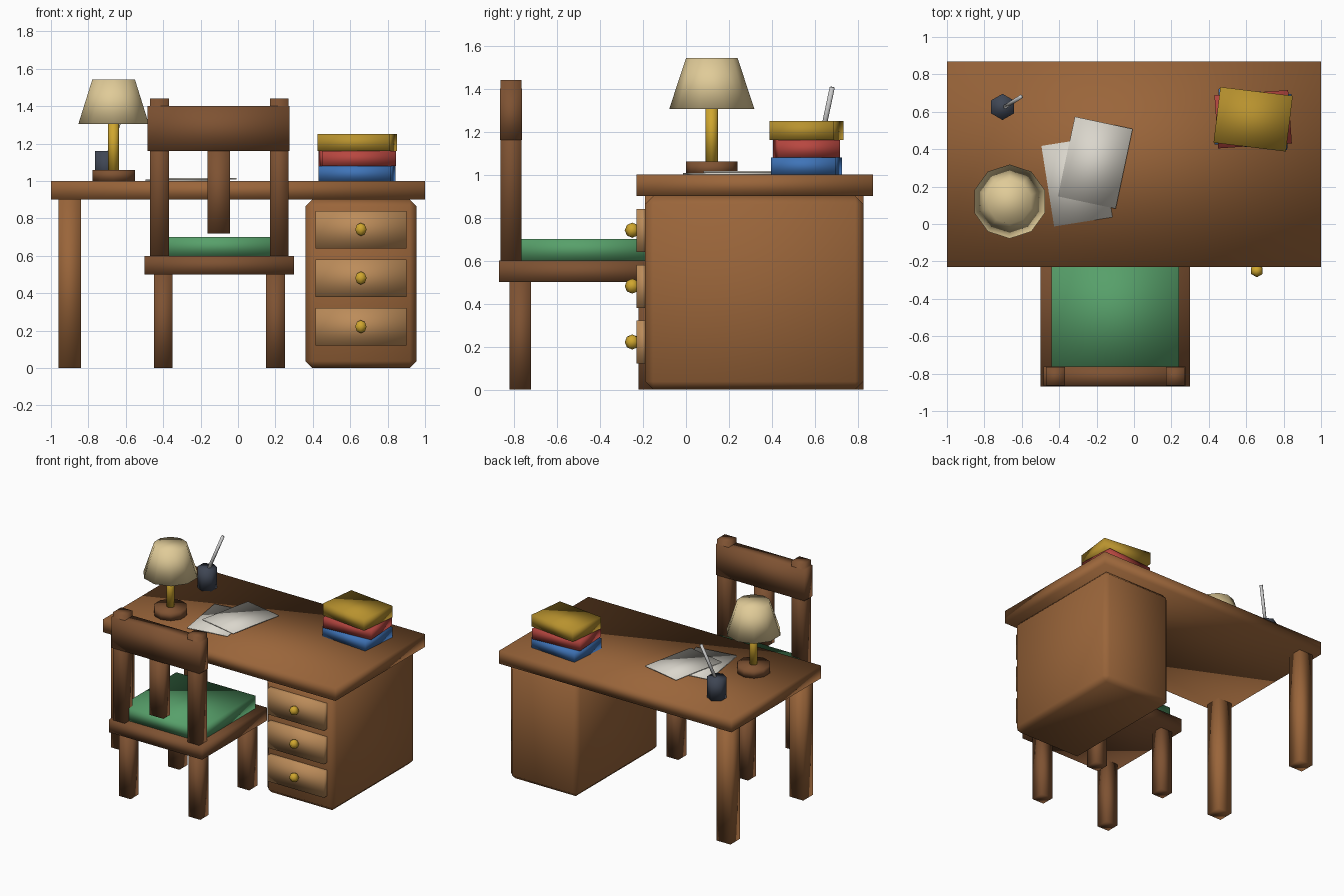
import bpy, bmesh
from math import sin, cos, pi, radians
from mathutils import Vector, Matrix

if "Cube" in bpy.data.objects:
    bpy.data.objects.remove(bpy.data.objects["Cube"])


def colour(name, hexcode):
    rgb = [int(hexcode[i:i + 2], 16) / 255 for i in (0, 2, 4)]
    mat = bpy.data.materials.new(name)
    mat.diffuse_color = [((c + 0.055) / 1.055) ** 2.4 for c in rgb] + [1]
    mat.use_nodes = True
    mat.node_tree.nodes["Principled BSDF"].inputs["Base Color"].default_value = mat.diffuse_color
    return mat


DESK = colour("desk wood", "9A653A")
CHAIR = colour("chair wood", "7E5232")
DRAWER = colour("drawer wood", "BC8C5A")
BRASS = colour("brass", "CFA62E")
GREEN = colour("green cloth", "57A06A")
CREAM = colour("cream shade", "E0CB98")
SLATE = colour("slate", "3F4654")
PAPER = colour("paper", "DAD6CC")
SILVER = colour("silver", "C4C4C6")
BLUE = colour("blue cover", "3F74B8")
RED = colour("red cover", "B84740")
GOLD = colour("gold cover", "B8922E")


def finish(name, bm, mat):
    bmesh.ops.recalc_face_normals(bm, faces=bm.faces)
    for f in bm.faces:
        f.smooth = True
    me = bpy.data.meshes.new(name)
    bm.to_mesh(me)
    bm.free()
    me.materials.append(mat)
    ob = bpy.data.objects.new(name, me)
    bpy.context.collection.objects.link(ob)
    return ob


def box(name, centre, size, mat, turn=0, bevel=0):
    bm = bmesh.new()
    bmesh.ops.create_cube(bm, size=1)
    bmesh.ops.scale(bm, vec=size, verts=bm.verts)
    if bevel:
        bmesh.ops.bevel(bm, geom=bm.edges[:], offset=bevel, segments=1,
                        affect='EDGES')
    ob = finish(name, bm, mat)
    ob.location = centre
    ob.rotation_euler.z = radians(turn)
    return ob


def span(name, x, y, z, mat, bevel=0):
    """Box given by its limits along each axis."""
    lims = (x, y, z)
    return box(name, [(a + b) / 2 for a, b in lims], [b - a for a, b in lims],
               mat, bevel=bevel)


def lathe(name, centre, profile, sides, mat):
    """Turned solid; profile is (radius, height), corners point along y."""
    bm = bmesh.new()
    rings = []
    for r, z in profile:
        if r == 0:
            rings.append([bm.verts.new((0, 0, z))] * sides)
        else:
            rings.append([bm.verts.new((r * sin(2 * pi * i / sides),
                                        r * cos(2 * pi * i / sides), z))
                          for i in range(sides)])
    for lo, hi in zip(rings, rings[1:]):
        for i in range(sides):
            j = (i + 1) % sides
            bm.faces.new(dict.fromkeys((lo[i], lo[j], hi[j], hi[i])))
    for ring, (r, _) in ((rings[0], profile[0]), (rings[-1], profile[-1])):
        if r:
            bm.faces.new(ring)
    ob = finish(name, bm, mat)
    ob.location = centre
    return ob


# Desk: top, two left legs, cabinet on the right
span("desk_top", (-1, 1), (-0.23, 0.87), (0.9, 1), DESK)
for side, y in (("front", -0.13), ("back", 0.765)):
    box(f"desk_{side}_leg", (-0.9, y, 0.45), (0.12, 0.12, 0.9), DESK)
span("cabinet", (0.36, 0.955), (-0.19, 0.825), (0, 0.9), DESK, bevel=0.037)

# Drawers with round knobs
for i in range(3):
    z = 0.22 + 0.26 * i
    span(f"drawer_{i + 1}", (0.415, 0.9), (-0.23, -0.15), (z - 0.1, z + 0.1), DRAWER)
    ball = [(0.035 * sin(pi * k / 4) if 0 < k < 4 else 0, -0.035 * cos(pi * k / 4))
            for k in range(5)]
    lathe(f"knob_{i + 1}", (0.657, -0.25, z + 0.001), ball, 6, BRASS)

# Chair
cx, cy = -0.1, -0.47
box("seat", (cx, cy, 0.55), (0.8, 0.8, 0.1), CHAIR)
box("cushion", (cx, cy, 0.65), (0.68, 0.68, 0.1), GREEN)
for sx, side in ((-1, "left"), (1, "right")):
    for sy, end in ((-1, "back"), (1, "front")):
        box(f"chair_{end}_{side}_leg", (cx + 0.3 * sx, cy + 0.3 * sy, 0.25),
            (0.1, 0.1, 0.5), CHAIR)
    box(f"back_post_{side}", (cx + 0.32 * sx, -0.814, 1.02), (0.1, 0.098, 0.84), CHAIR)
box("back_rail", (cx - 0.004, -0.814, 1.28), (0.76, 0.102, 0.24), CHAIR)
box("back_slat", (cx - 0.004, -0.814, 0.95), (0.12, 0.08, 0.46), CHAIR)

# Lamp
lamp = (-0.665, 0.12, 0)
lathe("lamp_base", lamp, [(0.12, 1.0), (0.12, 1.06)], 10, CHAIR)
lathe("lamp_stem", lamp, [(0.03, 1.06), (0.03, 1.32)], 8, BRASS)
lathe("lamp_shade", lamp, [(0.198, 1.305), (0.12, 1.542)], 10, CREAM)

# Pen cup and leaning pen
lathe("pen_cup", (-0.703, 0.626, 0), [(0.07, 1.0), (0.07, 1.16)], 6, SLATE)
start, end = Vector((-0.70, 0.62, 1.12)), Vector((-0.605, 0.68, 1.405))
axis = end - start
pen = lathe("pen", start, [(0.012, 0), (0.012, axis.length)], 6, SILVER)
pen.rotation_euler = axis.to_track_quat('Z', 'Y').to_euler()

# Loose papers
box("lower_paper", (-0.305, 0.227, 1.004), (0.316, 0.436, 0.008), PAPER, 9)
box("upper_paper", (-0.207, 0.328, 1.012), (0.316, 0.436, 0.008), PAPER, -12)

# Stack of books
box("bottom_book", (0.636, 0.56, 1.04), (0.39, 0.30, 0.08), BLUE, -4.5)
box("middle_book", (0.637, 0.56, 1.12), (0.395, 0.285, 0.08), RED, 4)
box("top_book", (0.637, 0.56, 1.205), (0.39, 0.30, 0.09), GOLD, -7)
